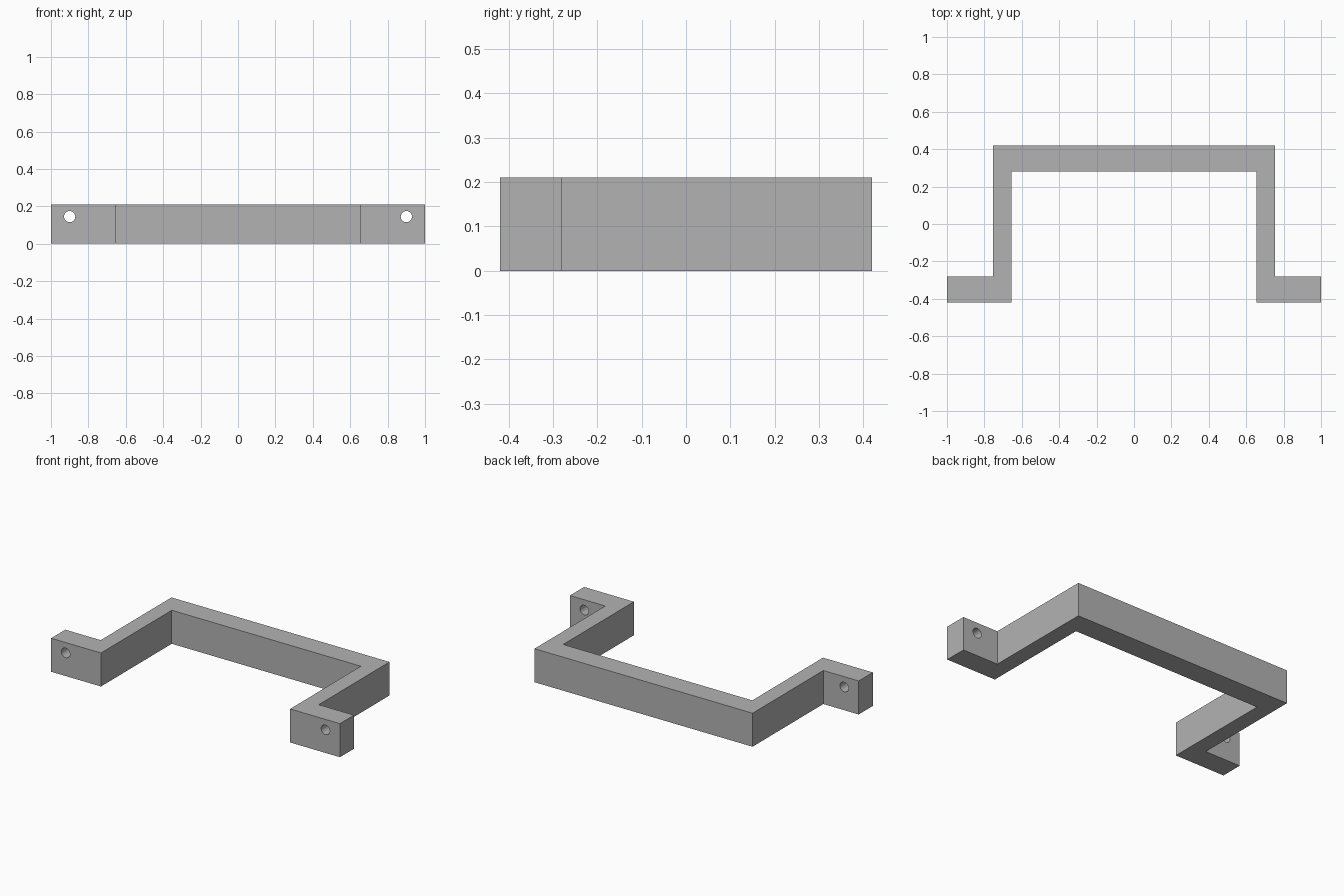
import bpy
import bmesh
import math

cube = bpy.data.objects.get("Cube")
if cube:
    bpy.data.objects.remove(cube, do_unlink=True)

HEIGHT = 0.21
HOLE_X, HOLE_Z, HOLE_RADIUS = 0.9, 0.145, 0.03

# Plain grey finish
grey = bpy.data.materials.new("grey")
grey.use_nodes = True
colour = (0.45, 0.45, 0.45, 1)
grey.diffuse_color = colour
grey.node_tree.nodes["Principled BSDF"].inputs["Base Color"].default_value = colour

# Bracket outline: right half from inner span to outer span, then mirrored
half = [(0.655, 0.28), (0.655, -0.42), (1, -0.42),
        (1, -0.28), (0.755, -0.28), (0.755, 0.42)]
outline = half + [(-x, y) for x, y in reversed(half)]

# Extrude the outline upwards
bm = bmesh.new()
base = bm.faces.new([bm.verts.new((x, y, 0)) for x, y in outline])
top = bmesh.ops.extrude_face_region(bm, geom=[base])
bmesh.ops.translate(bm, vec=(0, 0, HEIGHT),
                    verts=[v for v in top["geom"] if isinstance(v, bmesh.types.BMVert)])
bmesh.ops.recalc_face_normals(bm, faces=bm.faces)
mesh = bpy.data.meshes.new("bracket")
bm.to_mesh(mesh)
bm.free()
mesh.materials.append(grey)
bracket = bpy.data.objects.new("bracket", mesh)
bpy.context.collection.objects.link(bracket)

# Screw holes through both mounting feet
for side in (-1, 1):
    bpy.ops.mesh.primitive_cylinder_add(
        vertices=32, radius=HOLE_RADIUS, depth=0.3,
        location=(side * HOLE_X, -0.35, HOLE_Z), rotation=(math.pi / 2, 0, 0))
    cutter = bpy.context.object
    cutter.name = "hole_cutter"
    cutter.hide_render = True
    cutter.data.materials.append(grey)
    hole = bracket.modifiers.new("screw_hole", "BOOLEAN")
    hole.operation = "DIFFERENCE"
    hole.solver = "EXACT"
    hole.object = cutter
    bpy.context.view_layer.objects.active = bracket
    bpy.ops.object.modifier_apply(modifier=hole.name)
    bpy.data.objects.remove(cutter, do_unlink=True)

# Smooth hole walls, crisp bracket edges
bpy.ops.object.select_all(action="DESELECT")
bracket.select_set(True)
bpy.context.view_layer.objects.active = bracket
bpy.ops.object.shade_smooth_by_angle(angle=math.radians(30))
